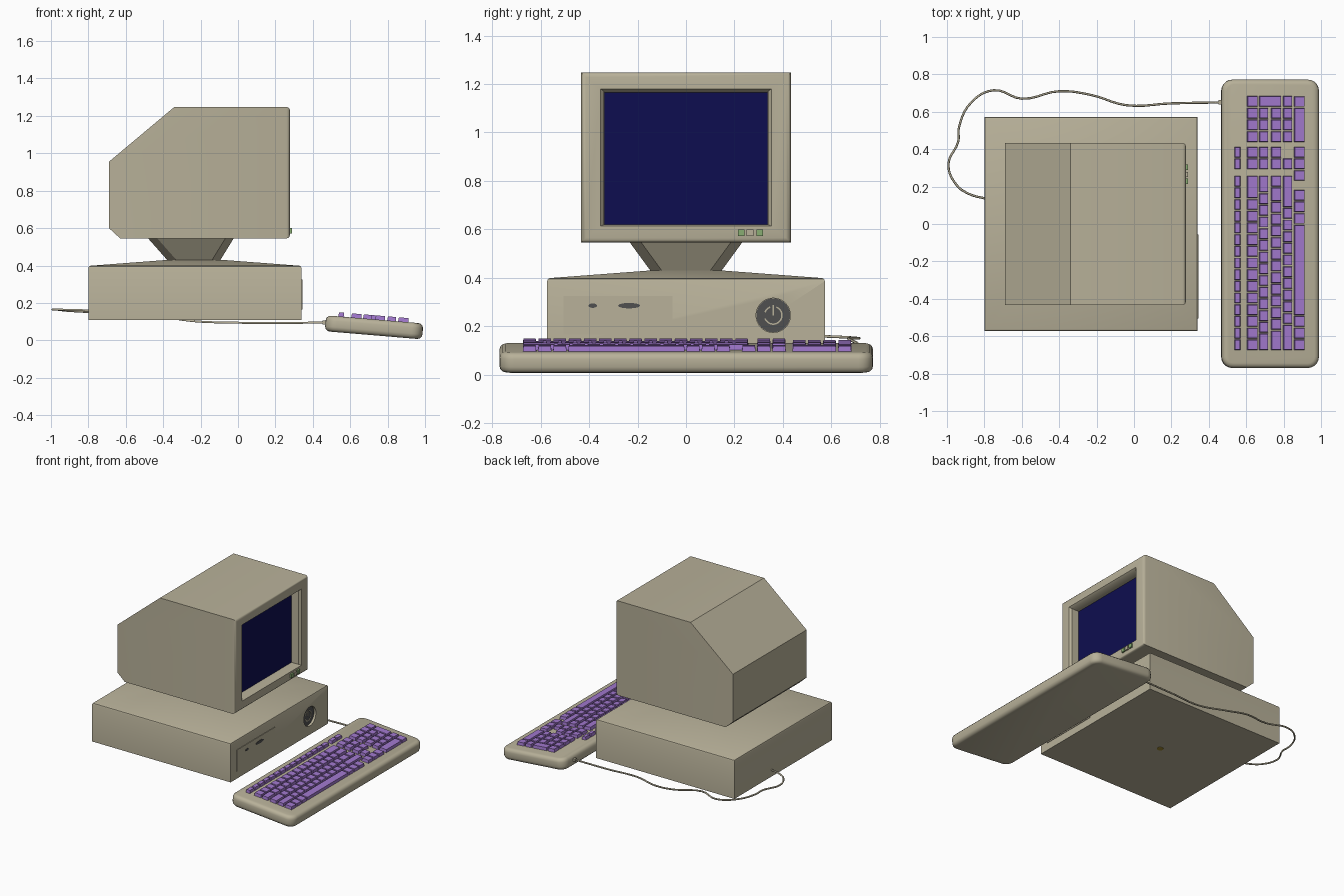
import bpy, bmesh, math
from mathutils import Matrix, Vector

if "Cube" in bpy.data.objects:
    bpy.data.objects.remove(bpy.data.objects["Cube"])


def material(name, r, g, b):
    m = bpy.data.materials.new(name)
    m.use_nodes = True
    m.diffuse_color = (r, g, b, 1)
    bsdf = m.node_tree.nodes["Principled BSDF"]
    bsdf.inputs["Base Color"].default_value = (r, g, b, 1)
    bsdf.inputs["Roughness"].default_value = 0.7
    return m


BEIGE = material("beige plastic", 0.48, 0.44, 0.32)
NAVY = material("navy screen", 0.004, 0.004, 0.08)
PURPLE = material("purple keys", 0.36, 0.19, 0.62)
GREEN = material("green buttons", 0.25, 0.42, 0.17)
GREY = material("dark grey", 0.08, 0.08, 0.08)
GOLD = material("gold metal", 0.35, 0.25, 0.03)


def finish(name, bm, *mats, smooth=False):
    bmesh.ops.recalc_face_normals(bm, faces=bm.faces)
    mesh = bpy.data.meshes.new(name)
    bm.to_mesh(mesh)
    bm.free()
    ob = bpy.data.objects.new(name, mesh)
    bpy.context.collection.objects.link(ob)
    for m in mats:
        mesh.materials.append(m)
    if smooth:
        bpy.ops.object.select_all(action="DESELECT")
        ob.select_set(True)
        bpy.context.view_layer.objects.active = ob
        bpy.ops.object.shade_smooth_by_angle(angle=math.radians(35))
    return ob


def box(bm, lo, hi, taper=0.0):
    """Box between two corners, its top narrowed by taper."""
    lo, hi = Vector(lo), Vector(hi)
    verts = bmesh.ops.create_cube(bm, size=1)["verts"]
    for v in verts:
        shrink = taper if v.co.z > 0 else 0
        for i in range(3):
            side = 1 if v.co[i] > 0 else -1
            inset = side * shrink if i < 2 else 0
            v.co[i] = (hi[i] if side > 0 else lo[i]) - inset
    return verts


def bevel(bm, test, width, segments):
    edges = [e for e in bm.edges if test(e.verts[0].co, e.verts[1].co)]
    bmesh.ops.bevel(bm, geom=edges, offset=width, segments=segments,
                    profile=0.5, affect="EDGES")


def vertical(a, b):
    return abs(a.z - b.z) > 0.05


def simple_box(name, lo, hi, mat):
    bm = bmesh.new()
    box(bm, lo, hi)
    return finish(name, bm, mat)


def disc(name, centre, radius, depth, mat, axis="X", scale=(1, 1, 1)):
    bm = bmesh.new()
    turn = Matrix.Rotation(math.pi / 2, 4, "Y") if axis == "X" else Matrix()
    bmesh.ops.create_cone(bm, cap_ends=True, segments=32, radius1=radius,
                          radius2=radius, depth=depth,
                          matrix=Matrix.Translation(centre) @ Matrix.Diagonal((*scale, 1)) @ turn)
    return finish(name, bm, mat, smooth=True)


# Computer case with a shallow pyramid top
bm = bmesh.new()
box(bm, (-0.80, -0.573, 0.11), (0.34, 0.573, 0.398))
top = max(bm.faces, key=lambda f: f.calc_center_median().z)
rise = bmesh.ops.extrude_discrete_faces(bm, faces=[top])["faces"][0]
for v in rise.verts:
    v.co = (-0.23 + math.copysign(0.15, v.co.x + 0.23), math.copysign(0.15, v.co.y), 0.43)
bevel(bm, lambda a, b: abs(a.z - 0.398) < 0.001 and abs(b.z - 0.398) < 0.001, 0.012, 2)
case = finish("computer_case", bm, BEIGE, smooth=True)

# Round recess for the power button
cutter = disc("power_recess_cutter", (0.34, 0.36, 0.245), 0.071, 0.04, BEIGE)
cutter.hide_render = True
cutter.hide_viewport = True
cut = case.modifiers.new("power_recess", "BOOLEAN")
cut.object = cutter
cut.solver = "EXACT"
disc("power_button", (0.321, 0.36, 0.245), 0.07, 0.006, GREY)

# Power mark: open ring and bar
bm = bmesh.new()
for i in range(21):
    a = math.radians(120 + i * 15)
    box_verts = box(bm, (0.323, -0.0055, -0.003), (0.327, 0.0055, 0.003))
    place = Matrix.Translation((0, 0.36, 0.245)) @ Matrix.Rotation(a, 4, "X") @ Matrix.Translation((0, 0, 0.036))
    bmesh.ops.transform(bm, matrix=Matrix(place) , verts=box_verts) if 30 <= (math.degrees(a) % 360) <= 330 else \
        bmesh.ops.delete(bm, geom=box_verts, context="VERTS")
box(bm, (0.323, 0.357, 0.245), (0.327, 0.363, 0.288))
finish("power_mark", bm, BEIGE)

# Drive panel with its small slots
simple_box("drive_panel", (0.335, -0.505, 0.165), (0.344, -0.055, 0.325), BEIGE)
disc("drive_light", (0.344, -0.385, 0.285), 0.018, 0.004, GREY, scale=(1, 1, 0.5))
disc("drive_catch", (0.344, -0.235, 0.285), 0.045, 0.004, GREY, scale=(1, 1, 0.25))
disc("bottom_screw", (-0.23, 0, 0.11), 0.022, 0.004, GOLD, axis="Z")

# Monitor neck
bm = bmesh.new()
for v in box(bm, (-0.485, -0.235, 0.42), (-0.02, 0.235, 0.55)):
    if v.co.z < 0.5:
        v.co.x = -0.235 + math.copysign(0.135, v.co.x + 0.235)
        v.co.y = math.copysign(0.14, v.co.y)
bevel(bm, vertical, 0.04, 1)
finish("monitor_neck", bm, BEIGE)

# Monitor: side profile drawn out across, screen sunk into its front
bm = bmesh.new()
profile = [(-0.69, 0.60), (-0.63, 0.545), (0.278, 0.545), (0.278, 1.248), (-0.34, 1.248), (-0.69, 0.955)]
side = bm.faces.new([bm.verts.new((x, -0.433, z)) for x, z in profile])
drawn = bmesh.ops.extrude_face_region(bm, geom=[side])["geom"]
for v in drawn:
    if isinstance(v, bmesh.types.BMVert):
        v.co.y = 0.433
bmesh.ops.recalc_face_normals(bm, faces=bm.faces)
front = max(bm.faces, key=lambda f: f.calc_center_median().x)


def sink(face, half_y, low, high, x):
    new = bmesh.ops.extrude_discrete_faces(bm, faces=[face])["faces"][0]
    for v in new.verts:
        v.co = (x, math.copysign(half_y, v.co.y), high if v.co.z > 0.9 else low)
    return new


opening = sink(front, 0.352, 0.613, 1.18, 0.278)
throat = sink(opening, 0.338, 0.62, 1.168, 0.262)
screen = sink(throat, 0.336, 0.62, 1.165, 0.205)
screen.material_index = 1
bevel(bm, lambda a, b: min(a.x, b.x) > 0.277 and
      max(abs(a.y), abs(b.y)) > 0.43 and min(abs(a.y), abs(b.y)) > 0.43, 0.02, 3)
finish("monitor", bm, BEIGE, NAVY, smooth=True)

# Monitor buttons
for name, y, mat in (("left", 0.228, GREEN), ("middle", 0.264, BEIGE), ("right", 0.304, GREEN)):
    simple_box(name + "_monitor_button", (0.27, y - 0.014, 0.572), (0.29, y + 0.014, 0.60), mat)

# Keyboard body, tilted toward the user
tilt = Matrix.Translation((0.73, 0, 0.112)) @ Matrix.Rotation(math.radians(4.8), 4, "Y")
bm = bmesh.new()
box(bm, (-0.26, -0.77, -0.085), (0.262, 0.772, 0))
bevel(bm, vertical, 0.06, 5)
bevel(bm, lambda a, b: abs(a.z - b.z) < 0.001, 0.026, 3)
bm.transform(tilt)
finish("keyboard_body", bm, BEIGE, smooth=True)

# Keys, row by row from the back of the keyboard to the front
UNIT = 0.0625
ROWS = [(0.604, 0.66), (0.668, 0.717), (0.733, 0.786), (0.797, 0.845), (0.856, 0.914)]
bm = bmesh.new()


def key(span, y, width):
    box(bm, (span[0] - 0.73, y + 0.003, -0.004), (span[1] - 0.73, y + width - 0.003, 0.022), 0.003)


def key_row(span, y, widths):
    for w in widths:
        key(span, y, w * UNIT)
        y += w * UNIT


LEFT = -0.677
function_row = (0.535, 0.568)
key_row(function_row, LEFT, [1] * 15)
key_row(function_row, 0.29, [1] * 2)
layout = [[1] * 13 + [2], [1.5] + [1] * 12 + [1.5], [1.75] + [1] * 11 + [1.25, 1],
          [2.25] + [1] * 10 + [2.75], [1] * 3 + [7.8] + [1] * 3]
for span, widths in zip(ROWS, layout):
    key_row(span, LEFT, widths)
# Navigation keys and arrows
for span in ROWS[:3]:
    key_row(span, 0.29, [1, 1])
key_row(ROWS[3], 0.29, [1])
key_row(ROWS[4], 0.228, [1, 1, 1])
# Number pad
for span in ROWS[:4]:
    key_row(span, 0.436, [1, 1, 1])
key_row(ROWS[4], 0.436, [3, 1])
key(ROWS[0], 0.624, UNIT)
key((ROWS[1][0], ROWS[2][1]), 0.624, UNIT)
key((ROWS[3][0], ROWS[3][1]), 0.624, UNIT)
bm.transform(tilt)
finish("keyboard_keys", bm, PURPLE)

# Cable from keyboard to the back of the case
simple_box("cable_plug", (0.452, 0.638, 0.085), (0.48, 0.662, 0.105), BEIGE)
path = [(0.46, 0.65, 0.095), (0.2, 0.645, 0.093), (-0.04, 0.635, 0.095), (-0.23, 0.69, 0.102),
        (-0.4, 0.71, 0.125), (-0.6, 0.67, 0.15), (-0.75, 0.715, 0.15), (-0.87, 0.65, 0.155),
        (-0.935, 0.52, 0.16), (-0.94, 0.44, 0.162), (-0.992, 0.32, 0.165), (-0.95, 0.21, 0.164),
        (-0.88, 0.16, 0.162), (-0.79, 0.135, 0.16)]
curve = bpy.data.curves.new("cable_path", "CURVE")
curve.dimensions = "3D"
curve.bevel_depth = 0.006
curve.bevel_resolution = 1
curve.resolution_u = 5
curve.use_fill_caps = True
spline = curve.splines.new("BEZIER")
spline.bezier_points.add(len(path) - 1)
for p, co in zip(spline.bezier_points, path):
    p.co = co
    p.handle_left_type = p.handle_right_type = "AUTO"
curve.materials.append(BEIGE)
cable = bpy.data.objects.new("keyboard_cable", curve)
bpy.context.collection.objects.link(cable)
